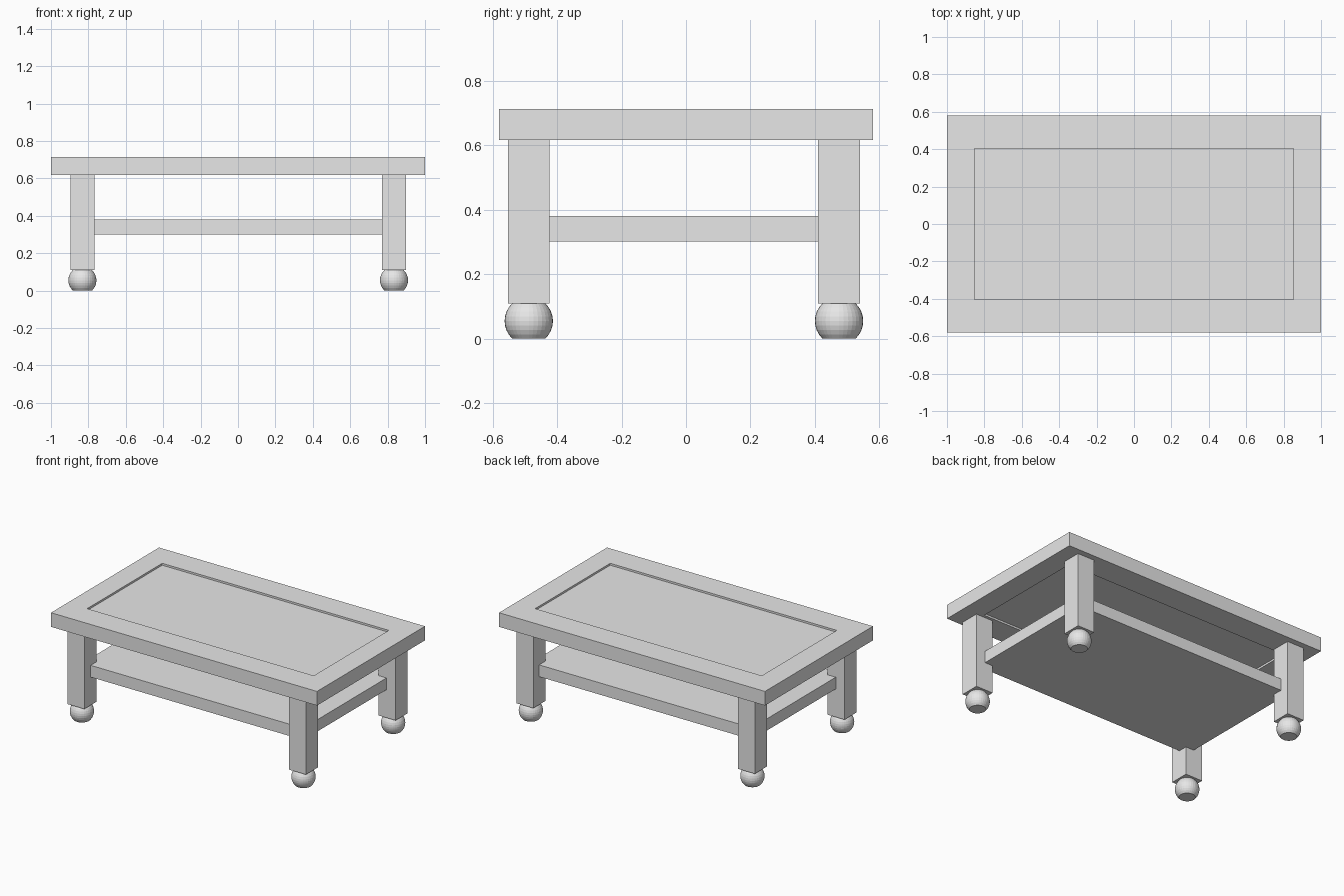
import bpy
import bmesh
from mathutils import Vector

cube = bpy.data.objects.get("Cube")
if cube:
    bpy.data.objects.remove(cube, do_unlink=True)

# Single pale grey finish
grey = bpy.data.materials.new("pale_grey")
grey.use_nodes = True
color = (0.8, 0.8, 0.8, 1)
grey.diffuse_color = color
grey.node_tree.nodes["Principled BSDF"].inputs["Base Color"].default_value = color


def finish(name, bm):
    bmesh.ops.recalc_face_normals(bm, faces=bm.faces[:])
    mesh = bpy.data.meshes.new(name)
    bm.to_mesh(mesh)
    bm.free()
    mesh.materials.append(grey)
    obj = bpy.data.objects.new(name, mesh)
    bpy.context.collection.objects.link(obj)
    return obj


def box(name, low, high):
    low, high = Vector(low), Vector(high)
    bm = bmesh.new()
    bmesh.ops.create_cube(bm, size=1)
    bmesh.ops.scale(bm, vec=high - low, verts=bm.verts[:])
    bmesh.ops.translate(bm, vec=(low + high) / 2, verts=bm.verts[:])
    return finish(name, bm)


def frame(name, outer, inner, bottom, top):
    # Rectangular ring, open in the middle
    bm = bmesh.new()
    corners = [(-1, -1), (1, -1), (1, 1), (-1, 1)]
    rings = [[bm.verts.new((sx * w, sy * d, z)) for sx, sy in corners]
             for (w, d), z in ((outer, bottom), (outer, top), (inner, top), (inner, bottom))]
    for r in range(4):
        a, b = rings[r], rings[(r + 1) % 4]
        for i in range(4):
            j = (i + 1) % 4
            bm.faces.new((a[i], a[j], b[j], b[i]))
    # Merge the mitred corners into clean flat rims
    bmesh.ops.recalc_face_normals(bm, faces=bm.faces[:])
    return finish(name, bm)


def ball_foot(name, x, y, radius, half_height):
    # Ball flattened at the top and bottom
    bm = bmesh.new()
    bmesh.ops.create_uvsphere(bm, u_segments=32, v_segments=16, radius=radius)
    for side in (-1, 1):
        cut = bmesh.ops.bisect_plane(
            bm, geom=bm.verts[:] + bm.edges[:] + bm.faces[:],
            plane_co=(0, 0, side * half_height), plane_no=(0, 0, side), clear_outer=True)
        rim = [e for e in cut["geom_cut"] if isinstance(e, bmesh.types.BMEdge)]
        bmesh.ops.contextual_create(bm, geom=rim)
    bmesh.ops.translate(bm, vec=(x, y, half_height), verts=bm.verts[:])
    return finish(name, bm)


# Table top: raised frame around a thinner panel
frame("top_frame", (1, 0.58), (0.852, 0.403), 0.617, 0.713)
box("top_panel", (-0.852, -0.403, 0.63), (0.852, 0.403, 0.70))

# Lower shelf, its corners housed in the legs
box("shelf", (-0.83, -0.485, 0.301), (0.83, 0.478, 0.381))

# Square legs on ball feet
for side, x in (("right", -0.832), ("left", 0.834)):
    for end, y in (("front", -0.488), ("back", 0.475)):
        box(f"{end}_{side}_leg", (x - 0.064, y - 0.065, 0.11), (x + 0.064, y + 0.065, 0.617))
        ball_foot(f"{end}_{side}_foot", x, y, 0.075, 0.055)
